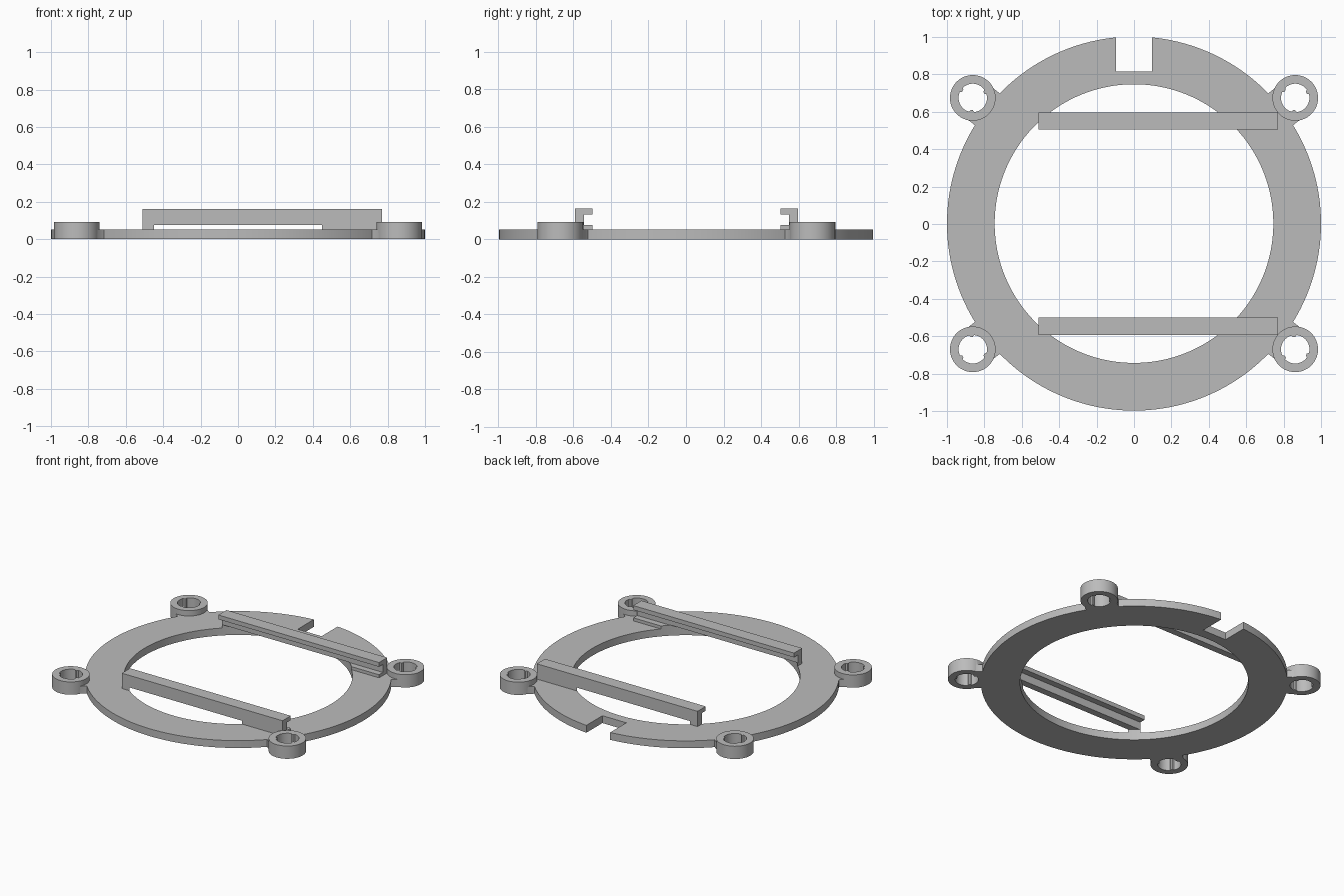
import bpy, bmesh, math
from mathutils import Vector

if "Cube" in bpy.data.objects:
    bpy.data.objects.remove(bpy.data.objects["Cube"])

CY = 0.0022          # centre line of the ring in y
PLATE, BOSS_H = 0.053, 0.092
INNER_R = 0.745

grey = bpy.data.materials.new("mid grey")
grey.diffuse_color = (0.5, 0.5, 0.5, 1)
grey.use_nodes = True
grey.node_tree.nodes["Principled BSDF"].inputs["Base Color"].default_value = grey.diffuse_color


def prism(name, points, direction):
    """Extrude a closed loop of 3D points along a direction."""
    bm = bmesh.new()
    face = bm.faces.new([bm.verts.new(p) for p in points])
    ext = bmesh.ops.extrude_face_region(bm, geom=[face])["geom"]
    bmesh.ops.translate(bm, vec=Vector(direction),
                        verts=[v for v in ext if isinstance(v, bmesh.types.BMVert)])
    bmesh.ops.recalc_face_normals(bm, faces=bm.faces)
    mesh = bpy.data.meshes.new(name)
    bm.to_mesh(mesh)
    bm.free()
    mesh.materials.append(grey)
    obj = bpy.data.objects.new(name, mesh)
    bpy.context.collection.objects.link(obj)
    return obj


def disc(name, x, y, r, z0, z1, n):
    ring = [(x + r * math.cos(2 * math.pi * i / n),
             y + r * math.sin(2 * math.pi * i / n), z0) for i in range(n)]
    return prism(name, ring, (0, 0, z1 - z0))


def combine(target, tool, operation):
    """Apply a boolean and remove the tool."""
    mod = target.modifiers.new("boolean", "BOOLEAN")
    mod.object, mod.operation, mod.solver = tool, operation, "EXACT"
    bpy.context.view_layer.objects.active = target
    bpy.ops.object.modifier_apply(modifier=mod.name)
    bpy.data.objects.remove(tool)


def shade(obj):
    bpy.ops.object.select_all(action="DESELECT")
    obj.select_set(True)
    bpy.context.view_layer.objects.active = obj
    bpy.ops.object.shade_smooth_by_angle(angle=math.radians(30))


# Mounting ring with four tabs and bosses
plate = disc("mounting_ring", 0, CY, 1.0, 0, PLATE, 160)
corners = [(sx, sy) for sx in (-1, 1) for sy in (-1, 1)]
for sx, sy in corners:
    bx, by = sx * 0.862, sy * 0.672
    u = Vector((bx, by, 0)).normalized()
    v = Vector((-u.y, u.x, 0)) * 0.108
    mid = Vector((0, CY, 0))
    a, b = mid + u * 0.9, mid + u * 1.09
    tab = prism("tab", [a - v, b - v, b + v, a + v], (0, 0, PLATE))
    combine(plate, tab, "UNION")
    combine(plate, disc("boss", bx, by + CY, 0.122, 0, BOSS_H, 64), "UNION")

# Central opening and locating notch
combine(plate, disc("opening", 0, CY, INNER_R, -0.1, 0.2, 160), "DIFFERENCE")
combine(plate, prism("notch", [(-0.095, 0.815, -0.1), (0.095, 0.815, -0.1),
                               (0.095, 1.1, -0.1), (-0.095, 1.1, -0.1)],
                     (0, 0, 0.3)), "DIFFERENCE")

# Boss holes with three small inward ribs
for sx, sy in corners:
    loop = []
    for i in range(72):
        deg = i * 5
        r = 0.066 if (deg - 20) % 120 <= 10 else 0.076
        t = math.radians(deg)
        loop.append((sx * 0.862 + r * math.cos(t),
                     sy * (0.672 + r * math.sin(t)) + CY, -0.1))
    combine(plate, prism("hole", loop, (0, 0, 0.3)), "DIFFERENCE")
shade(plate)

# Channel rails, with the lower lip kept only where it rests on the ring
profile = [(0.595, 0.05), (0.595, 0.163), (0.502, 0.163), (0.502, 0.132),
           (0.546, 0.132), (0.546, 0.075), (0.502, 0.075), (0.502, 0.05)]
for name, s in (("back_rail", 1), ("front_rail", -1)):
    rail = prism(name, [(-0.51, s * y + CY, z) for y, z in profile], (1.28, 0, 0))
    combine(rail, disc("lip_cut", 0, CY, INNER_R, -0.1, 0.0765, 160), "DIFFERENCE")
    shade(rail)
